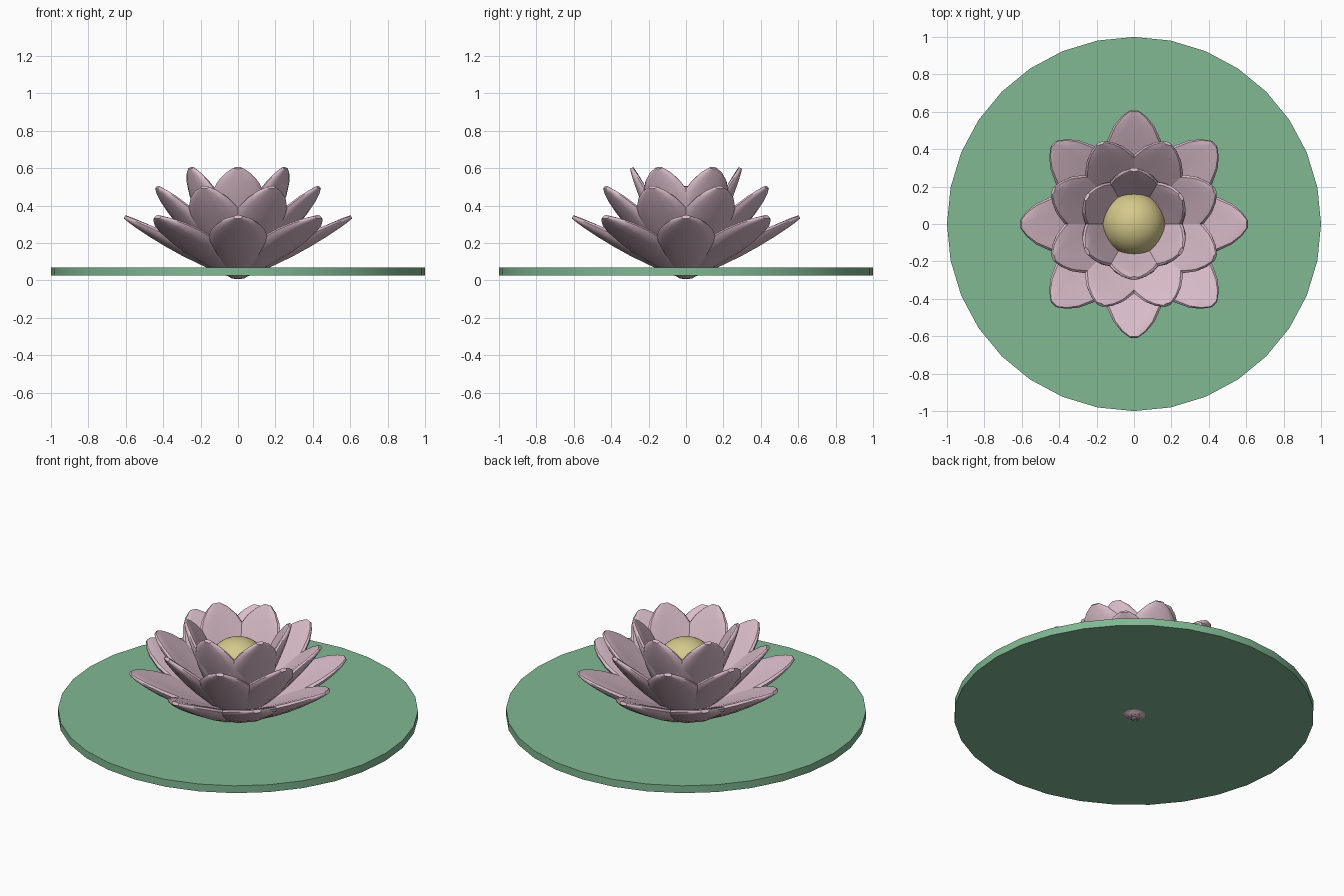
import bpy, bmesh, math
from mathutils import Matrix

if "Cube" in bpy.data.objects:
    bpy.data.objects.remove(bpy.data.objects["Cube"], do_unlink=True)


def material(name, rgb):
    m = bpy.data.materials.new(name)
    m.use_nodes = True
    m.diffuse_color = (*rgb, 1)
    m.node_tree.nodes["Principled BSDF"].inputs["Base Color"].default_value = (*rgb, 1)
    return m


pink = material("petal pink", (0.69, 0.50, 0.58))
green = material("leaf green", (0.216, 0.48, 0.29))
gold = material("pollen gold", (0.66, 0.58, 0.26))


def smooth(ob, degrees):
    bpy.ops.object.select_all(action="DESELECT")
    ob.select_set(True)
    bpy.context.view_layer.objects.active = ob
    bpy.ops.object.shade_smooth_by_angle(angle=math.radians(degrees))


# Floating leaf
bpy.ops.mesh.primitive_cylinder_add(vertices=32, radius=1, depth=0.045, location=(0, 0, 0.0475))
leaf = bpy.context.object
leaf.name = "lily_pad"
leaf.data.materials.append(green)
smooth(leaf, 30)

# Flower centre
bpy.ops.mesh.primitive_uv_sphere_add(segments=32, ring_count=16, radius=0.17, location=(0, 0, 0.335))
centre = bpy.context.object
centre.name = "flower_centre"
centre.data.materials.append(gold)
smooth(centre, 60)

# One cupped petal of unit length along +x: position, half width, half thickness
PROFILE = [(0, 0.05, 0.026), (0.12, 0.085, 0.033), (0.28, 0.125, 0.036),
           (0.45, 0.152, 0.036), (0.6, 0.158, 0.033), (0.75, 0.143, 0.028),
           (0.87, 0.108, 0.022), (0.95, 0.066, 0.016), (1, 0.022, 0.01)]
SIDES = 14


def soft(v):
    return math.copysign(abs(v) ** 0.75, v)


def petal_mesh():
    bm = bmesh.new()
    rings = []
    for t, w, h in PROFILE:
        bow = math.sin(math.pi * t)
        ring = []
        for i in range(SIDES):
            a = math.tau * i / SIDES
            c, s = soft(math.cos(a)), soft(math.sin(a))
            ring.append(bm.verts.new((t, w * c, h * s + bow * (0.03 * c * c - 0.014))))
        rings.append(ring)
    for r0, r1 in zip(rings, rings[1:]):
        for i in range(SIDES):
            j = (i + 1) % SIDES
            bm.faces.new((r0[i], r0[j], r1[j], r1[i]))
    bm.faces.new(rings[0])
    bm.faces.new(rings[-1])
    bmesh.ops.recalc_face_normals(bm, faces=bm.faces)
    me = bpy.data.meshes.new("petal")
    bm.to_mesh(me)
    bm.free()
    me.materials.append(pink)
    return me


mesh = petal_mesh()

# Petal rings: name, count, first heading, upward tilt, length
for name, count, start, tilt, length in [("outer_petal", 8, 0, 27, 0.68),
                                         ("middle_petal", 8, 22.5, 45, 0.66),
                                         ("inner_petal", 6, 30, 63, 0.64)]:
    for k in range(count):
        ob = bpy.data.objects.new(f"{name}_{k + 1}", mesh)
        bpy.context.collection.objects.link(ob)
        heading = math.radians(start + 360 * k / count)
        ob.matrix_world = (Matrix.Translation((0, 0, 0.031))
                           @ Matrix.Rotation(heading, 4, "Z")
                           @ Matrix.Rotation(-math.radians(tilt), 4, "Y")
                           @ Matrix.Diagonal((length, 1, 1, 1)))
smooth(ob, 40)
